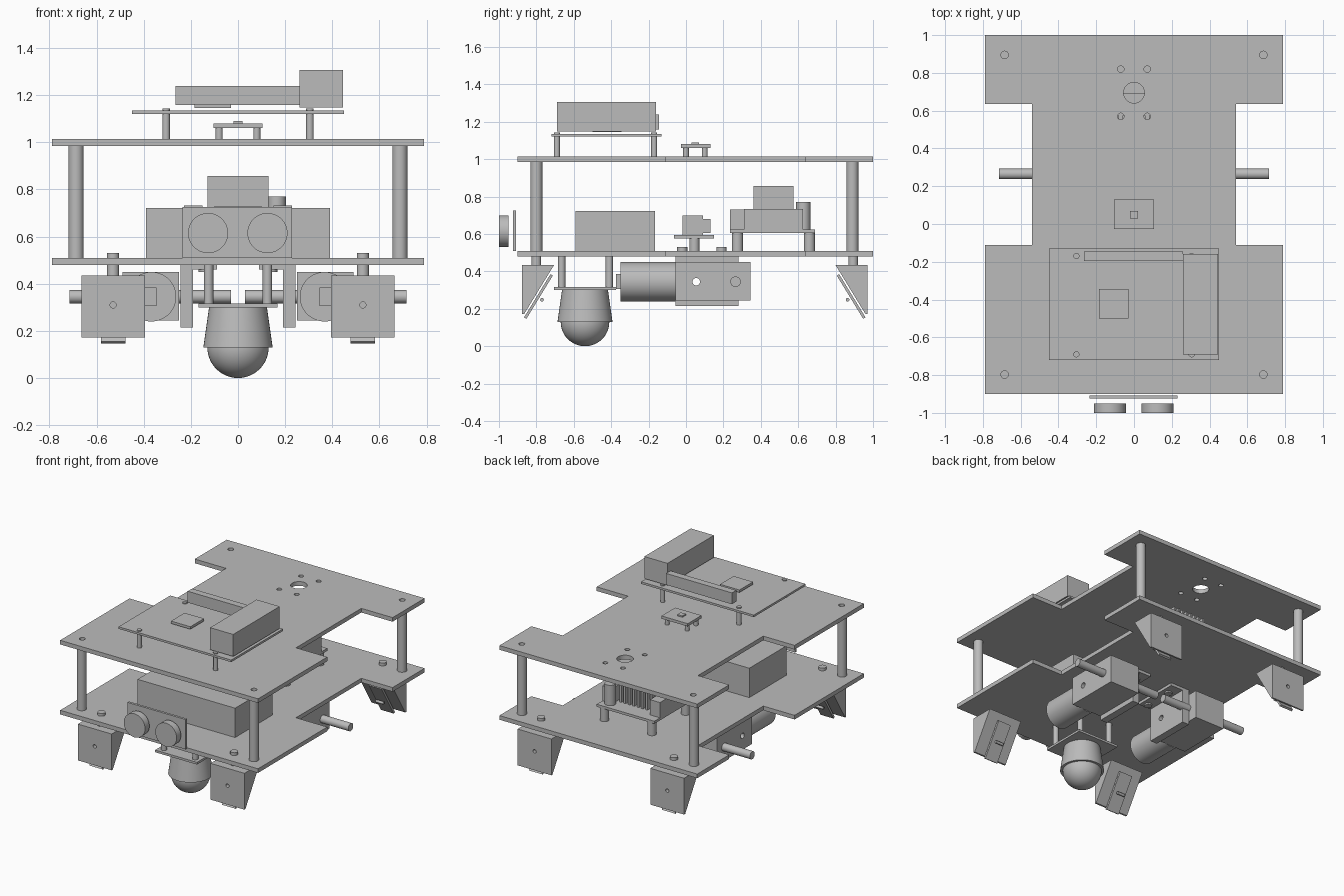
import bpy, bmesh, math
from mathutils import Matrix, Vector

if "Cube" in bpy.data.objects:
    bpy.data.objects.remove(bpy.data.objects["Cube"])

GREY = (0.5, 0.5, 0.5, 1)
grey = bpy.data.materials.new("plain grey")
grey.use_nodes = True
grey.diffuse_color = GREY
grey.node_tree.nodes["Principled BSDF"].inputs["Base Color"].default_value = GREY
MID = 0.047  # y about which front and rear fittings mirror


def finish(name, bm, smooth=False):
    bmesh.ops.recalc_face_normals(bm, faces=bm.faces)
    mesh = bpy.data.meshes.new(name)
    bm.to_mesh(mesh)
    bm.free()
    mesh.materials.append(grey)
    ob = bpy.data.objects.new(name, mesh)
    bpy.context.collection.objects.link(ob)
    if smooth:
        bpy.ops.object.select_all(action="DESELECT")
        ob.select_set(True)
        bpy.context.view_layer.objects.active = ob
        bpy.ops.object.shade_smooth_by_angle(angle=math.radians(35))
    return ob


def box(name, x, y, z):
    bm = bmesh.new()
    bmesh.ops.create_cube(bm, size=1)
    for v in bm.verts:
        v.co = [lo + (c + 0.5) * (hi - lo) for c, (lo, hi) in zip(v.co, (x, y, z))]
    return finish(name, bm)


def rod(name, start, end, r, r2=None, sides=32):
    """Cylinder or cone between two points."""
    a, b = Vector(start), Vector(end)
    turn = Vector((0, 0, 1)).rotation_difference(b - a).to_matrix().to_4x4()
    bm = bmesh.new()
    bmesh.ops.create_cone(bm, cap_ends=True, segments=sides, radius1=r,
                          radius2=r if r2 is None else r2, depth=(b - a).length,
                          matrix=Matrix.Translation((a + b) / 2) @ turn)
    return finish(name, bm, sides > 8)


def prism(name, points, direction):
    """Extrude a closed outline along a direction."""
    bm = bmesh.new()
    face = bm.faces.new([bm.verts.new(p) for p in points])
    new = bmesh.ops.extrude_face_region(bm, geom=[face])["geom"]
    bmesh.ops.translate(bm, vec=direction,
                        verts=[v for v in new if isinstance(v, bmesh.types.BMVert)])
    return finish(name, bm)


def drill(ob, start, end, r):
    cutter = rod("drill_cutter", start, end, r, sides=24)
    mod = ob.modifiers.new("hole", "BOOLEAN")
    mod.operation, mod.solver, mod.object = "DIFFERENCE", "EXACT", cutter
    bpy.context.view_layer.objects.active = ob
    bpy.ops.object.modifier_apply(modifier=mod.name)
    bpy.data.objects.remove(cutter)


def span(side, a, b):
    return tuple(sorted((side * a, side * b)))


def posts(name, xs, ys, z0, z1, r):
    for x in xs:
        for y in ys:
            rod(name, (x, y, z0), (x, y, z1), r)


# Two notched deck plates
half = [(0.79, -0.9), (0.79, -0.11), (0.54, -0.11), (0.54, 0.635), (0.79, 0.635), (0.79, 1)]
outline = half + [(-x, y) for x, y in reversed(half)]
lower = prism("lower_deck", [(x, y, 0.48) for x, y in outline], (0, 0, 0.03))
upper = prism("upper_deck", [(x, y, 0.985) for x, y in outline], (0, 0, 0.03))
drill(upper, (0, 0.695, 0.9), (0, 0.695, 1.1), 0.055)
for x in (-0.07, 0.07):
    for y in (0.57, 0.82):
        drill(upper, (x, y, 0.9), (x, y, 1.1), 0.017)
for x in (-0.685, 0.685):
    for y in (-0.797, 0.895):
        drill(upper, (x, y, 0.9), (x, y, 1.1), 0.02)
posts("deck_post", (-0.687, 0.687), (-0.8, 0.89), 0.51, 0.985, 0.032)

# Controller board on the upper deck
box("controller_board", (-0.45, 0.45), (-0.72, -0.13), (1.12, 1.135))
posts("controller_standoff", (-0.305, 0.305), (-0.69, -0.17), 1.015, 1.143, 0.016)
box("controller_tall_block", (0.26, 0.445), (-0.69, -0.16), (1.148, 1.307))
box("controller_header", (-0.265, 0.26), (-0.195, -0.145), (1.158, 1.24))
box("controller_chip", (-0.185, -0.03), (-0.5, -0.345), (1.145, 1.163))

# Small sensor board on the upper deck
box("small_board", (-0.105, 0.105), (-0.027, 0.13), (1.06, 1.08))
box("small_board_chip", (-0.02, 0.02), (0.03, 0.07), (1.08, 1.09))
posts("small_board_standoff", (-0.08, 0.08), (0.0, 0.1), 1.015, 1.06, 0.015)

# Battery and front range finder
box("battery", (-0.39, 0.39), (-0.59, -0.165), (0.51, 0.722))
box("range_finder_board", (-0.235, 0.23), (-0.925, -0.908), (0.51, 0.725))
for x in (-0.127, 0.125):
    rod("range_finder_eye", (x, -1, 0.615), (x, -0.95, 0.615), 0.085, sides=48)

# Motor driver at the rear of the lower deck
box("driver_board", (-0.23, 0.23), (0.235, 0.69), (0.605, 0.623))
posts("driver_standoff", (-0.19, 0.19), (0.275, 0.66), 0.51, 0.605, 0.03)
box("driver_front_terminal", (-0.1, 0.1), (0.235, 0.31), (0.623, 0.73))
for side in (-1, 1):
    box("driver_side_terminal", span(side, 0.15, 0.23), (0.31, 0.625), (0.623, 0.733))
rod("capacitor", (0.165, 0.627, 0.623), (0.165, 0.627, 0.77), 0.038)
box("heat_sink_base", (-0.13, 0.13), (0.36, 0.42), (0.623, 0.857))
FINS = 8
for i in range(FINS):
    x = -0.13 + i * 0.244 / (FINS - 1)
    box("heat_sink_fin", (x, x + 0.016), (0.42, 0.575), (0.623, 0.857))

# Regulator behind the battery
box("regulator_board", (-0.11, 0.11), (-0.065, 0.15), (0.575, 0.595))
posts("regulator_standoff", (-0.08, 0.08), (0.045,), 0.51, 0.575, 0.027)
box("regulator_block", (-0.06, 0.06), (-0.02, 0.09), (0.595, 0.7))
box("regulator_terminal", (-0.06, 0.06), (0.09, 0.13), (0.605, 0.68))

# Gear motors, mount brackets and axles
for side in (-1, 1):
    cx = side * 0.367
    rod("motor_can", (cx, -0.35, 0.345), (cx, -0.055, 0.345), 0.105, sides=48)
    box("motor_end_stub", span(side, 0.345, 0.42), (-0.375, -0.35), (0.305, 0.385))
    gear = box("gearbox", span(side, 0.25, 0.49), (-0.055, 0.345), (0.245, 0.45))
    mount = box("motor_bracket", span(side, 0.19, 0.245), (-0.055, 0.28), (0.215, 0.48))
    for part in (gear, mount):
        drill(part, (side * 0.1, 0.055, 0.345), (side * 0.6, 0.055, 0.345), 0.02)
    box("motor_bracket_flange", span(side, 0.09, 0.19), (-0.055, 0.28), (0.46, 0.48))
    rod("axle", (side * 0.03, 0.265, 0.345), (side * 0.715, 0.265, 0.345), 0.028)
    posts("bracket_bolt", (side * 0.14,), (-0.02, 0.19), 0.45, 0.53, 0.027)

# Ball caster
bm = bmesh.new()
bmesh.ops.create_uvsphere(bm, u_segments=48, v_segments=24, radius=0.13,
                          matrix=Matrix.Translation((0, -0.54, 0.13)))
finish("caster_ball", bm, True)
rod("caster_housing", (0, -0.54, 0.13), (0, -0.54, 0.305), 0.147, 0.122, 48)
box("caster_plate", (-0.167, 0.167), (-0.707, -0.373), (0.3, 0.316))
posts("caster_standoff", (-0.125, 0.125), (-0.665, -0.41), 0.316, 0.48, 0.02)

# Wedge-shaped edge sensors at the four corners
wedge = [(-0.877, 0.435), (-0.705, 0.435), (-0.865, 0.173), (-0.877, 0.173)]
strip = [(-0.725, 0.385), (-0.712, 0.378), (-0.853, 0.147), (-0.866, 0.154)]
for side in (-1, 1):
    for end in (1, -1):
        def flip(y):
            return y if end == 1 else 2 * MID - y
        x0, x1 = span(side, 0.395, 0.665)
        cx = side * 0.53
        body = prism("edge_sensor_body", [(x0, flip(y), z) for y, z in wedge], (x1 - x0, 0, 0))
        drill(body, (cx, flip(-0.95), 0.31), (cx, flip(-0.83), 0.31), 0.013)
        prism("edge_sensor_strip", [(cx - 0.052, flip(y), z) for y, z in strip], (0.104, 0, 0))
        rod("edge_sensor_pin", (cx - 0.03, flip(-0.77), 0.248),
            (cx + 0.03, flip(-0.77), 0.248), 0.01, sides=12)
        posts("edge_sensor_bolt", (cx,), (flip(-0.8),), 0.43, 0.53, 0.026)
